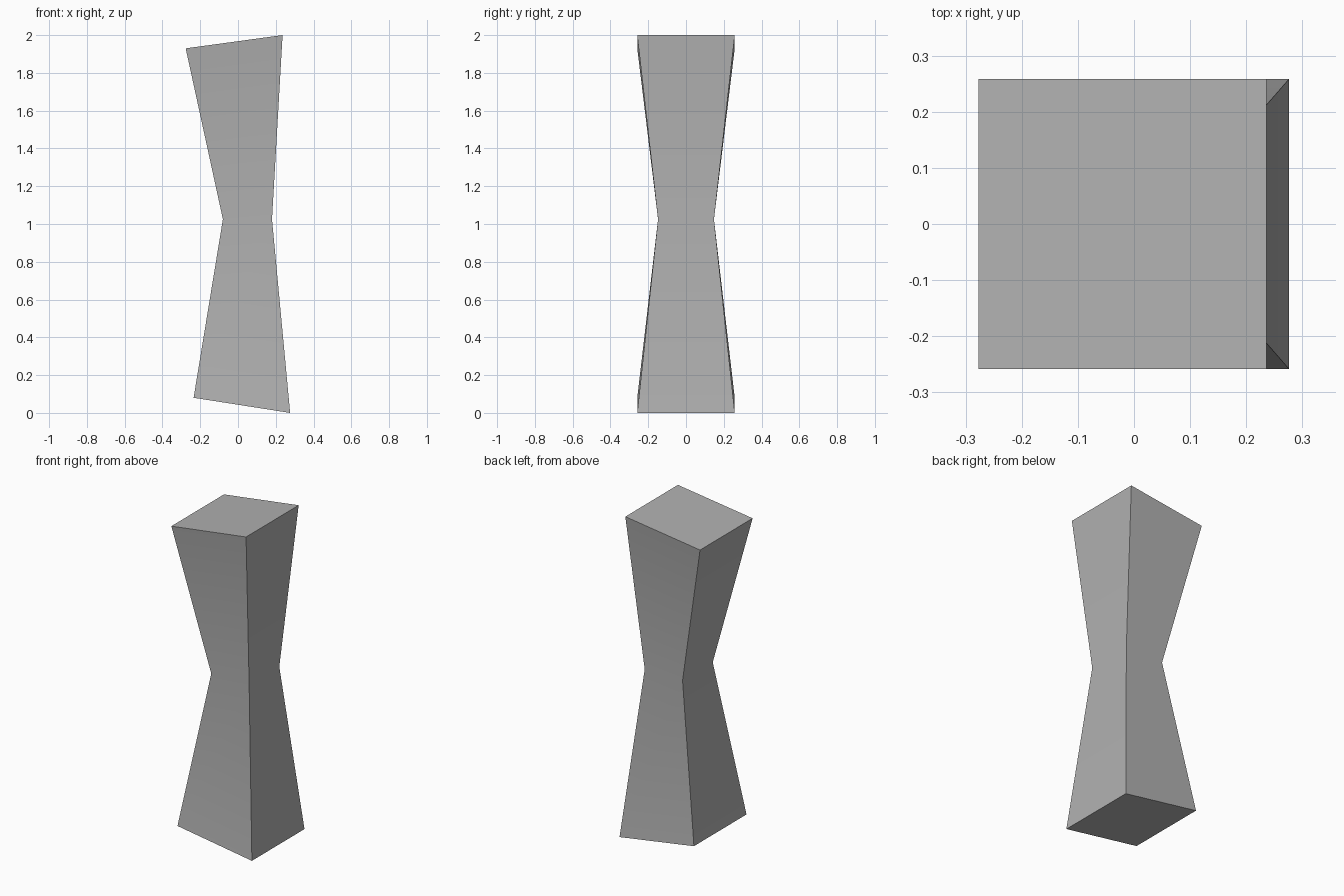
import bpy
import bmesh
import math

if "Cube" in bpy.data.objects:
    bpy.data.objects.remove(bpy.data.objects["Cube"])

# Sections from bottom to top: (left x, left z, right x, right z, half depth)
sections = [
    (-0.235, 0.08, 0.276, 0.0, 0.258),
    (-0.08, 1.025, 0.18, 1.025, 0.148),
    (-0.277, 1.93, 0.236, 2.0, 0.258),
]

bm = bmesh.new()

# Four-cornered rings
rings = []
for lx, lz, rx, rz, d in sections:
    corners = [(lx, -d, lz), (rx, -d, rz), (rx, d, rz), (lx, d, lz)]
    rings.append([bm.verts.new(c) for c in corners])

# Side walls
for low, high in zip(rings, rings[1:]):
    for i in range(4):
        j = (i + 1) % 4
        bm.faces.new((low[i], low[j], high[j], high[i]))

# Slanted end caps
bm.faces.new(rings[0][::-1])
bm.faces.new(rings[-1])
bmesh.ops.recalc_face_normals(bm, faces=bm.faces)

mesh = bpy.data.meshes.new("pinched_pillar")
bm.to_mesh(mesh)
bm.free()
pillar = bpy.data.objects.new("pinched_pillar", mesh)
bpy.context.collection.objects.link(pillar)

# Darker grey finish
grey = bpy.data.materials.new("dark_grey")
grey.diffuse_color = (0.44, 0.44, 0.44, 1)
grey.use_nodes = True
grey.node_tree.nodes["Principled BSDF"].inputs["Base Color"].default_value = grey.diffuse_color
mesh.materials.append(grey)

# Soft waist, sharp corners
bpy.context.view_layer.objects.active = pillar
pillar.select_set(True)
bpy.ops.object.shade_smooth_by_angle(angle=math.radians(40))
